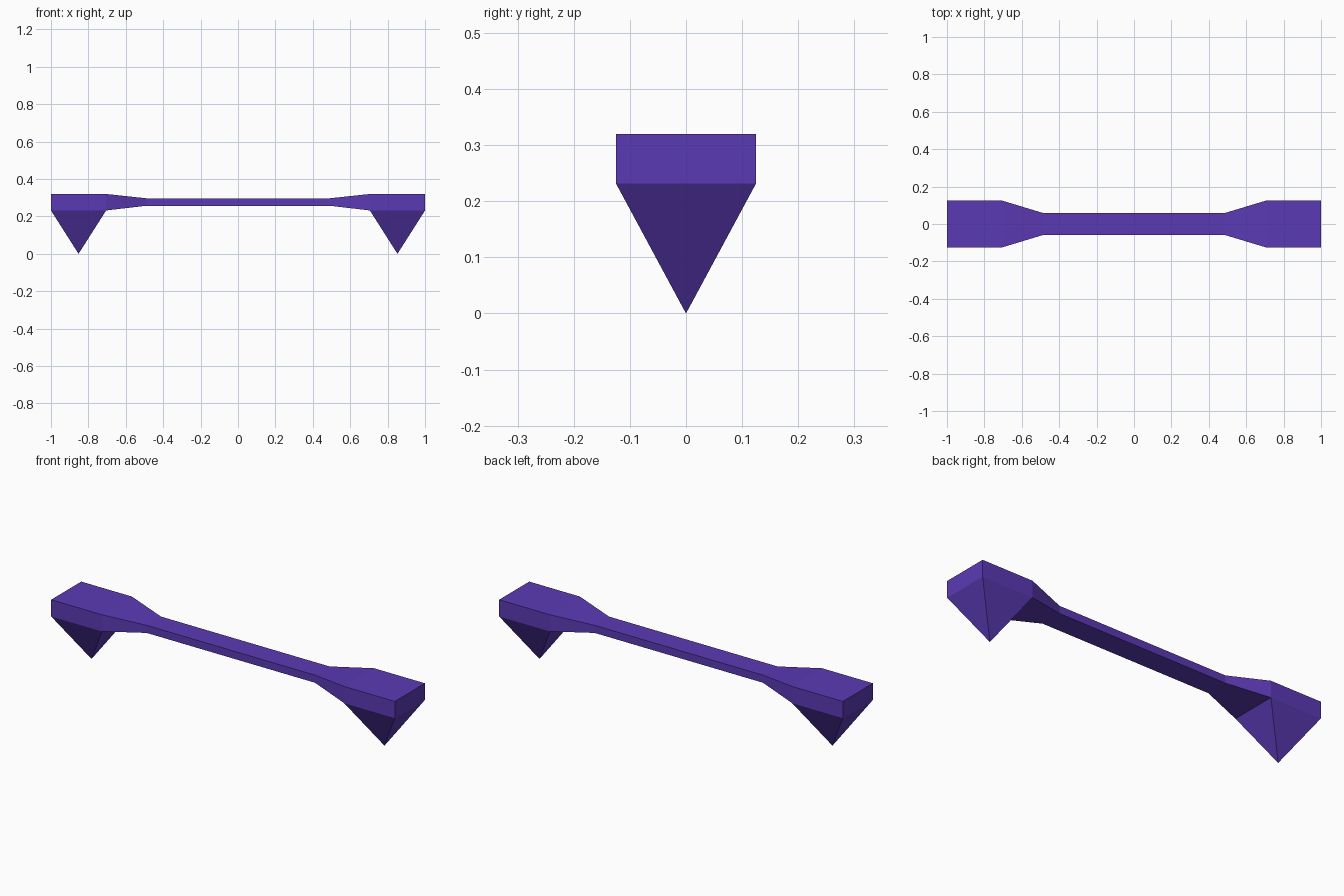
import bpy, bmesh

if "Cube" in bpy.data.objects:
    bpy.data.objects.remove(bpy.data.objects["Cube"])

# Single flat purple
purple = bpy.data.materials.new("purple")
purple.diffuse_color = (0.105, 0.042, 0.46, 1)
purple.use_nodes = True
purple.node_tree.nodes["Principled BSDF"].inputs["Base Color"].default_value = purple.diffuse_color

# Cross-sections along the bar: x, half width, bottom z, top z
half = [(0.49, 0.06, 0.257, 0.297), (0.705, 0.125, 0.232, 0.32), (1.0, 0.125, 0.232, 0.32)]
sections = [(-x, w, lo, hi) for x, w, lo, hi in reversed(half)] + half

bm = bmesh.new()
rings = [[bm.verts.new(p) for p in ((x, -w, lo), (x, w, lo), (x, w, hi), (x, -w, hi))]
         for x, w, lo, hi in sections]

# Bar and flared end blocks, skinned section to section
undersides = []
for i, (a, b) in enumerate(zip(rings, rings[1:])):
    for k in range(4):
        n = (k + 1) % 4
        face = bm.faces.new((a[k], a[n], b[n], b[k]))
        if k == 0 and i in (0, len(rings) - 2):
            undersides.append(face)
bm.faces.new(rings[0])
bm.faces.new(rings[-1])

# Pointed feet: pull the middle of each end block's underside down to the ground
for v in bmesh.ops.poke(bm, faces=undersides)["verts"]:
    v.co.z = 0.0

bmesh.ops.recalc_face_normals(bm, faces=bm.faces)
mesh = bpy.data.meshes.new("bar_with_pointed_feet")
bm.to_mesh(mesh)
bm.free()
mesh.materials.append(purple)
bpy.context.collection.objects.link(bpy.data.objects.new("bar_with_pointed_feet", mesh))
